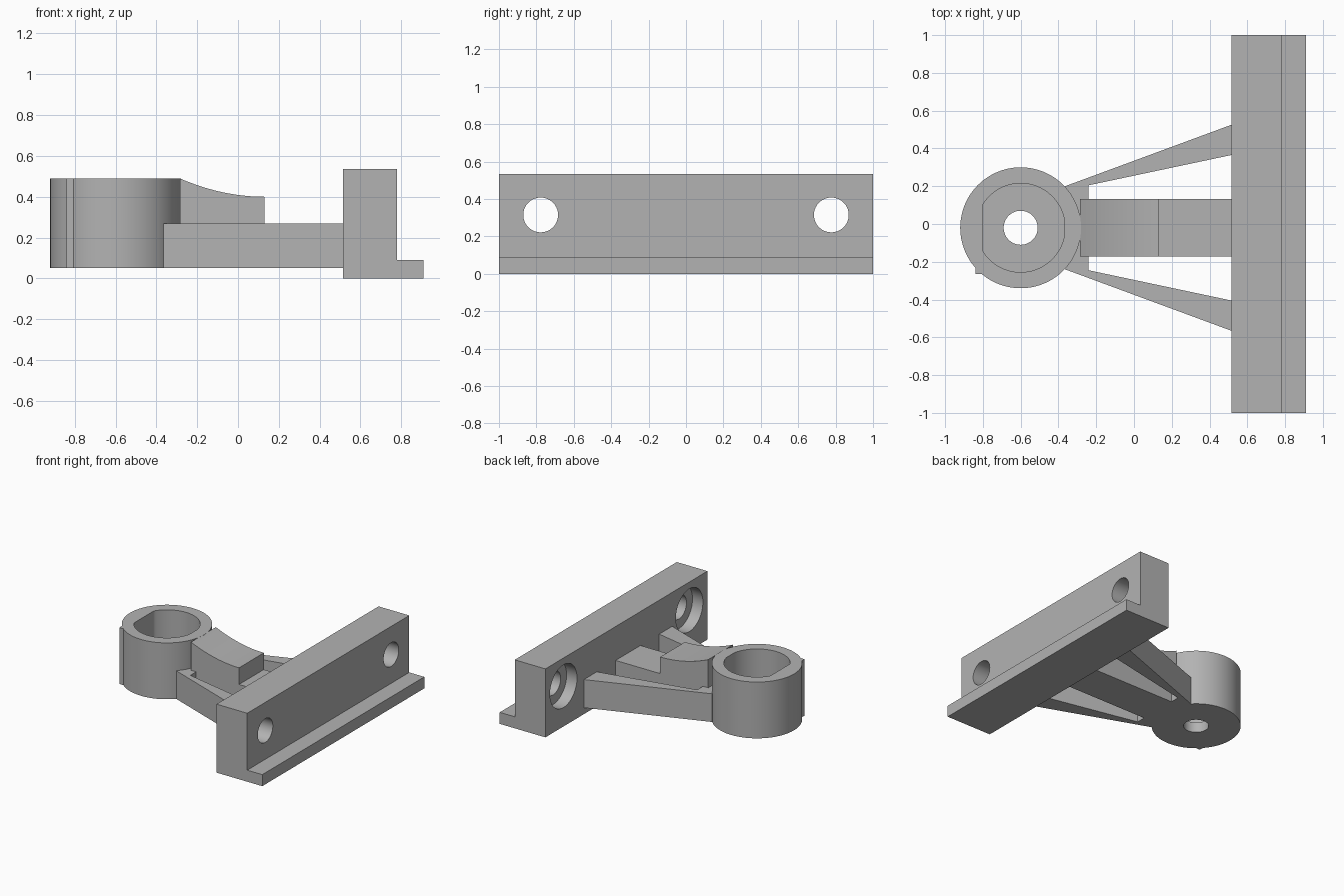
import bpy
import bmesh
import math
from mathutils import Vector

cube = bpy.data.objects.get("Cube")
if cube:
    bpy.data.objects.remove(cube, do_unlink=True)

grey = bpy.data.materials.new("grey")
grey.use_nodes = True
grey.diffuse_color = (0.45, 0.45, 0.45, 1)
grey.node_tree.nodes["Principled BSDF"].inputs["Base Color"].default_value = grey.diffuse_color

CUP_X, MID_Y = -0.6, -0.02      # cup axis and bracket centre line
BOTTOM, ARM_TOP, CUP_TOP = 0.05, 0.27, 0.49
PLATE_X = 0.515


def prism(name, profile, axis, low, high):
    """Extrude a closed 2D profile along the x, y or z axis."""
    place = {"x": lambda a, b: (low, a, b),
             "y": lambda a, b: (a, low, b),
             "z": lambda a, b: (a, b, low)}[axis]
    step = Vector([(high - low) * (axis == c) for c in "xyz"])
    bm = bmesh.new()
    face = bm.faces.new([bm.verts.new(place(a, b)) for a, b in profile])
    extruded = bmesh.ops.extrude_face_region(bm, geom=[face])["geom"]
    bmesh.ops.translate(bm, vec=step, verts=[v for v in extruded if isinstance(v, bmesh.types.BMVert)])
    bmesh.ops.recalc_face_normals(bm, faces=bm.faces)
    mesh = bpy.data.meshes.new(name)
    bm.to_mesh(mesh)
    bm.free()
    mesh.materials.append(grey)
    obj = bpy.data.objects.new(name, mesh)
    bpy.context.collection.objects.link(obj)
    return obj


def circle(a, b, radius, count=96):
    return [(a + radius * math.cos(math.tau * i / count),
             b + radius * math.sin(math.tau * i / count)) for i in range(count)]


def rect(a0, a1, b0, b1):
    return [(a0, b0), (a1, b0), (a1, b1), (a0, b1)]


def select(obj):
    bpy.ops.object.select_all(action="DESELECT")
    obj.select_set(True)
    bpy.context.view_layer.objects.active = obj


def cut(obj, cutter):
    cutter.hide_render = True
    select(obj)
    mod = obj.modifiers.new("cut", "BOOLEAN")
    mod.operation = "DIFFERENCE"
    mod.solver = "EXACT"
    mod.object = cutter
    bpy.ops.object.modifier_apply(modifier=mod.name)
    bpy.data.objects.remove(cutter, do_unlink=True)


def smooth(obj):
    select(obj)
    bpy.ops.object.shade_smooth_by_angle(angle=math.radians(30))


# Mounting plate with a foot lip and two counterbored screw holes
plate = prism("mounting_plate", [(PLATE_X, 0), (0.91, 0), (0.91, 0.09), (0.78, 0.09),
                                 (0.78, 0.535), (PLATE_X, 0.535)], "y", -1, 1)
for side in (-1, 1):
    y, z = side * 0.777, 0.315
    cut(plate, prism("screw_hole", circle(y, z, 0.093), "x", 0.4, 1))
    cut(plate, prism("counterbore", circle(y, z, 0.167), "x", 0.4, PLATE_X + 0.09))
smooth(plate)

# Cup with a flat-sided pocket and a hole through its floor
cup = prism("cup", circle(CUP_X, MID_Y, 0.32, 128), "z", BOTTOM, CUP_TOP)
pocket = [(min(max(x, -0.8), -0.37), y) for x, y in circle(CUP_X, MID_Y, 0.235, 128)]
cut(cup, prism("pocket", pocket, "z", BOTTOM + 0.08, 1))
cut(cup, prism("floor_hole", circle(CUP_X, MID_Y, 0.09), "z", -0.2, 0.3))
smooth(cup)

# Small square tab on the side of the cup
prism("cup_tab", rect(-0.84, -0.785, -0.265, -0.21), "z", BOTTOM, CUP_TOP)

# Forked yoke: web behind the cup and two spreading ribs
half = [(-0.365, 0.22), (PLATE_X, 0.545), (PLATE_X, 0.385), (-0.24, 0.225)]
yoke = half + [(x, -y) for x, y in reversed(half)]
prism("yoke_ribs", [(x, y + MID_Y) for x, y in yoke], "z", BOTTOM, ARM_TOP)

# Centre arm with a raised, concave top
start, end, steps = -0.285, 0.13, 20
sweep = [end + (start - end) * i / steps for i in range(steps + 1)]
curve = [(x, 0.40 + 0.09 * ((x - end) / (start - end)) ** 2) for x in sweep]
arm = prism("centre_arm", [(start, BOTTOM), (PLATE_X, BOTTOM), (PLATE_X, ARM_TOP), (end, ARM_TOP)] + curve,
            "y", MID_Y - 0.153, MID_Y + 0.153)
smooth(arm)
